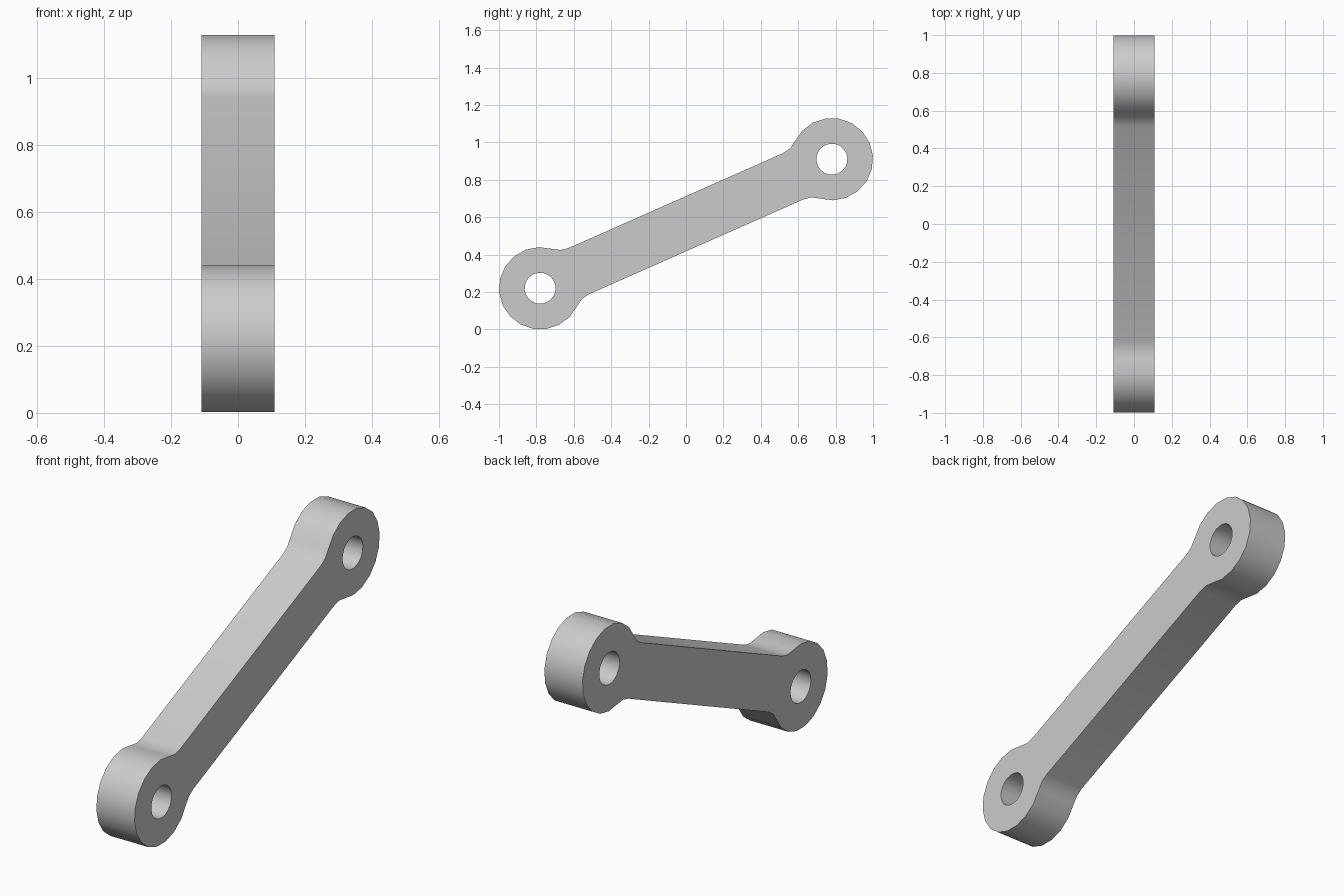
import bpy, bmesh
from math import atan2, cos, sin, pi, hypot, acos, radians
from mathutils import Vector, Matrix

cube = bpy.data.objects.get("Cube")
if cube:
    bpy.data.objects.remove(cube)

EYE_R, HOLE_R, BAR_HALF, FILLET_R = 0.22, 0.083, 0.135, 0.123
HALF_WIDTH = 0.109
EYE_Y, EYE_RISE, MID_Z = 0.78, 0.345, 0.565
REACH = hypot(EYE_Y, EYE_RISE)
TILT = atan2(EYE_RISE, EYE_Y)

grey = bpy.data.materials.new("plain_grey")
grey.use_nodes = True
colour = (0.6, 0.6, 0.6, 1)
grey.diffuse_color = colour
grey.node_tree.nodes["Principled BSDF"].inputs["Base Color"].default_value = colour


def arc(cx, cy, r, start, end, steps):
    """Points along an arc, both ends included."""
    return [Vector((cx + r * cos(start + (end - start) * i / steps),
                    cy + r * sin(start + (end - start) * i / steps)))
            for i in range(steps + 1)]


# Half outline: bar edge, concave fillet, round eye, fillet back to the bar
sweep = acos((BAR_HALF + FILLET_R) / (EYE_R + FILLET_R))
fillet_x = REACH - (EYE_R + FILLET_R) * sin(sweep)
fillet_y = BAR_HALF + FILLET_R
lower = arc(fillet_x, -fillet_y, FILLET_R, pi / 2, pi / 2 - sweep, 2)
upper = arc(fillet_x, fillet_y, FILLET_R, -pi / 2 + sweep, -pi / 2, 2)
eye = arc(REACH, 0, EYE_R, -pi / 2 - sweep, pi / 2 + sweep, 14)
half = lower + eye[1:-1] + upper
outline = half + [-p for p in half]
holes = [arc(s * REACH, 0, HOLE_R, 0, 2 * pi, 20)[:-1] for s in (1, -1)]

# Fill the flat profile and extrude it across the width
bm = bmesh.new()
edges = []
for loop in [outline] + holes:
    verts = [bm.verts.new((p.x, p.y, 0)) for p in loop]
    edges += [bm.edges.new((verts[i - 1], verts[i])) for i in range(len(verts))]
bmesh.ops.triangle_fill(bm, edges=edges, use_beauty=True, normal=(0, 0, 1))
ext = bmesh.ops.extrude_face_region(bm, geom=bm.faces[:], use_keep_orig=True)
top = [g for g in ext["geom"] if isinstance(g, bmesh.types.BMVert)]
bmesh.ops.translate(bm, verts=top, vec=(0, 0, 2 * HALF_WIDTH))
bmesh.ops.translate(bm, verts=bm.verts, vec=(0, 0, -HALF_WIDTH))

# Stand the profile in the y-z plane, tilt it and lift it
axes = Matrix(((0, 0, 1), (1, 0, 0), (0, 1, 0))).to_4x4()
place = Matrix.Translation((0, 0, MID_Z)) @ Matrix.Rotation(TILT, 4, "X") @ axes
bmesh.ops.transform(bm, matrix=place, verts=bm.verts)
bmesh.ops.recalc_face_normals(bm, faces=bm.faces)

mesh = bpy.data.meshes.new("link_arm")
bm.to_mesh(mesh)
bm.free()
mesh.materials.append(grey)
link = bpy.data.objects.new("link_arm", mesh)
bpy.context.collection.objects.link(link)
bpy.ops.object.select_all(action="DESELECT")
link.select_set(True)
bpy.context.view_layer.objects.active = link
bpy.ops.object.shade_smooth_by_angle(angle=radians(35))
